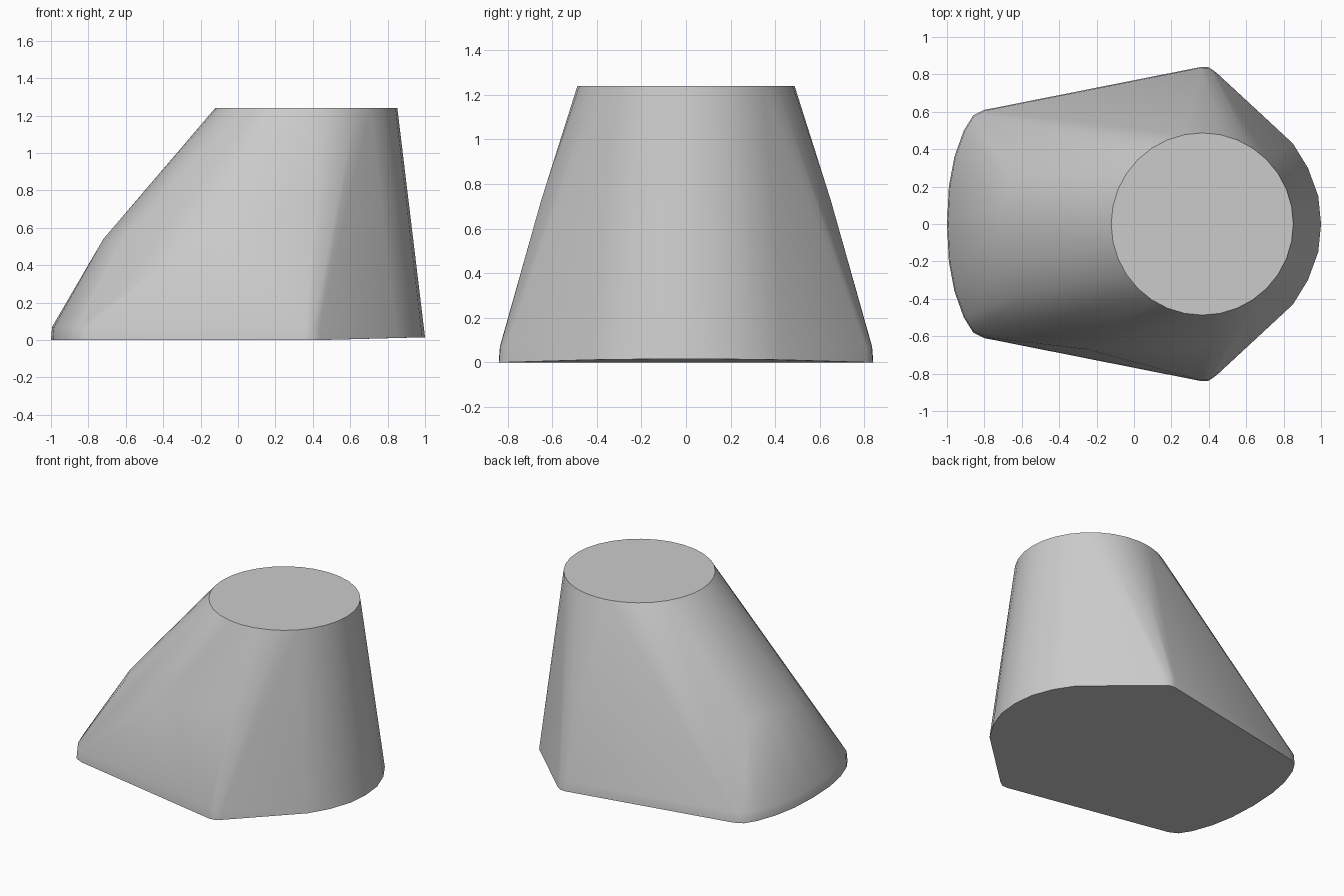
import bpy, bmesh, math

cube = bpy.data.objects.get("Cube")
if cube:
    bpy.data.objects.remove(cube, do_unlink=True)

# Single matte grey
grey = bpy.data.materials.new("matte_grey")
grey.use_nodes = True
colour = (0.6, 0.6, 0.6, 1)
grey.diffuse_color = colour
grey.node_tree.nodes["Principled BSDF"].inputs["Base Color"].default_value = colour


def mirrored(half):
    """Half outline plus its reflection across the y axis."""
    return half + [(x, -y) for x, y in half if y]


points = []

# Round top
sides, top_radius, top_height = 32, 0.487, 1.24
for i in range(sides):
    a = math.tau * i / sides
    points.append((0.365 + top_radius * math.cos(a), top_radius * math.sin(a), top_height))

# Foot: wide bowed end with a short upright rim, and side corners
bow = mirrored([(-1, 0), (-0.99, 0.2), (-0.96, 0.36), (-0.91, 0.5), (-0.86, 0.58), (-0.8, 0.61)])
corners = mirrored([(0.36, 0.84), (0.4, 0.838), (0.44, 0.81)])
for x, y in bow + corners:
    points.append((x, y, 0))
    points.append((x * 0.994, y * 0.994, 0.07))

# Foot: rounded end, lifted slightly off the ground
for x, y in mirrored([(1, 0), (0.985, 0.15), (0.93, 0.3), (0.85, 0.43)]):
    points.append((x, y, 0.015 * (x - 0.4) / 0.6))

# Shoulders on both sides, bulge along the slope, and one front bump
points += [(0.42, y, 0.725) for y in (-0.65, 0.65)]
points += [(-0.62, -0.38, 0.54), (-0.69, -0.22, 0.54), (-0.72, -0.05, 0.54),
           (-0.71, 0.1, 0.54), (-0.66, 0.25, 0.54)]
points.append((-0.25, -0.67, 0.53))

# Wrap the points in one convex shell
bm = bmesh.new()
for p in points:
    bm.verts.new(p)
hull = bmesh.ops.convex_hull(bm, input=bm.verts)
inner = set(hull["geom_interior"]) | set(hull["geom_unused"])
bmesh.ops.delete(bm, geom=[v for v in inner if isinstance(v, bmesh.types.BMVert)], context="VERTS")
bmesh.ops.dissolve_limit(bm, angle_limit=math.radians(1), verts=bm.verts, edges=bm.edges)
bmesh.ops.recalc_face_normals(bm, faces=bm.faces)
mesh = bpy.data.meshes.new("tapered_shell")
bm.to_mesh(mesh)
bm.free()
mesh.materials.append(grey)

shell = bpy.data.objects.new("tapered_shell", mesh)
bpy.context.collection.objects.link(shell)
bpy.ops.object.select_all(action="DESELECT")
shell.select_set(True)
bpy.context.view_layer.objects.active = shell
bpy.ops.object.shade_smooth_by_angle(angle=math.radians(40))
